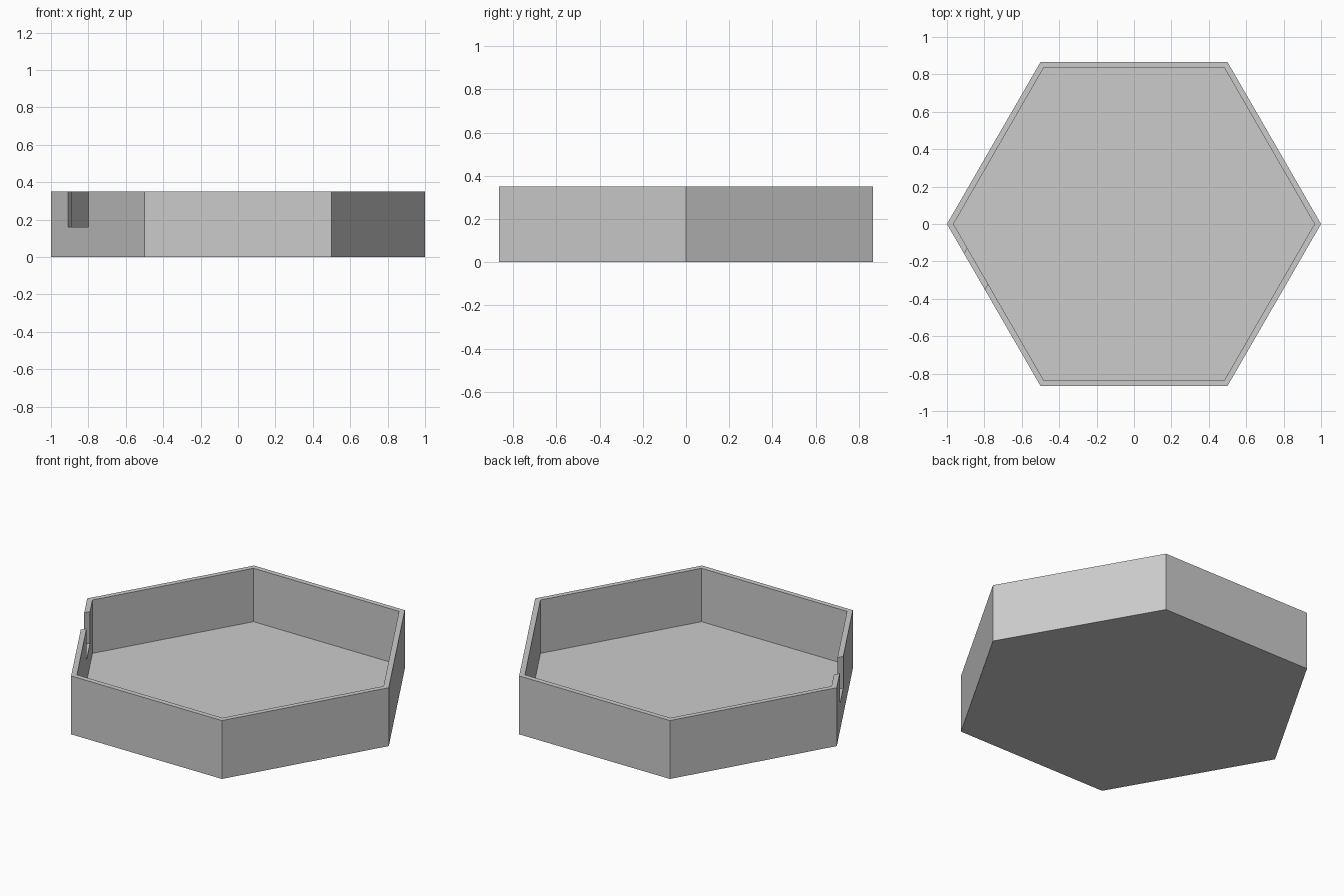
import bpy, bmesh, math
from mathutils import Vector

if "Cube" in bpy.data.objects:
    bpy.data.objects.remove(bpy.data.objects["Cube"])

HEIGHT, FLOOR, NOTCH_Z = 0.35, 0.03, 0.16
OUTER, INNER = 1.0, 0.965


def hexagon(radius, z):
    return [(radius * math.cos(i * math.pi / 3), radius * math.sin(i * math.pi / 3), z)
            for i in range(6)]


def skin(name, rings):
    """Bridge matching point rings into a closed solid."""
    bm = bmesh.new()
    loops = [[bm.verts.new(p) for p in ring] for ring in rings]
    for a, b in zip(loops, loops[1:]):
        n = len(a)
        for i in range(n):
            j = (i + 1) % n
            bm.faces.new((a[i], a[j], b[j], b[i]))
    bm.faces.new(loops[0][::-1])
    bm.faces.new(loops[-1])
    bmesh.ops.recalc_face_normals(bm, faces=bm.faces)
    mesh = bpy.data.meshes.new(name)
    bm.to_mesh(mesh)
    bm.free()
    obj = bpy.data.objects.new(name, mesh)
    bpy.context.collection.objects.link(obj)
    return obj


# Hexagonal tray: outer wall, rim, inner wall, floor
tray = skin("hexagonal_tray", [hexagon(OUTER, 0), hexagon(OUTER, HEIGHT),
                               hexagon(INNER, HEIGHT), hexagon(INNER, FLOOR)])
grey = bpy.data.materials.new("grey")
grey.diffuse_color = (0.6, 0.6, 0.6, 1)
grey.use_nodes = True
grey.node_tree.nodes["Principled BSDF"].inputs["Base Color"].default_value = grey.diffuse_color
tray.data.materials.append(grey)

# Slanted notch cutter through the front-left wall
slant = Vector((0.5, math.sqrt(3) / 2))
ends = [Vector((x, -(x + 1) * math.sqrt(3))) for x in (-0.908, -0.798)]
outline = [ends[0] - slant * 0.05, ends[1] - slant * 0.05,
           ends[1] + slant * 0.08, ends[0] + slant * 0.08]
cutter = skin("notch_cutter", [[(p.x, p.y, z) for p in outline]
                               for z in (NOTCH_Z, HEIGHT + 0.1)])
cutter.hide_render = True

# Cut the notch and discard the cutter
cut = tray.modifiers.new("notch", 'BOOLEAN')
cut.operation = 'DIFFERENCE'
cut.solver = 'EXACT'
cut.object = cutter
bpy.context.view_layer.objects.active = tray
bpy.ops.object.modifier_apply(modifier=cut.name)
bpy.data.objects.remove(cutter)
